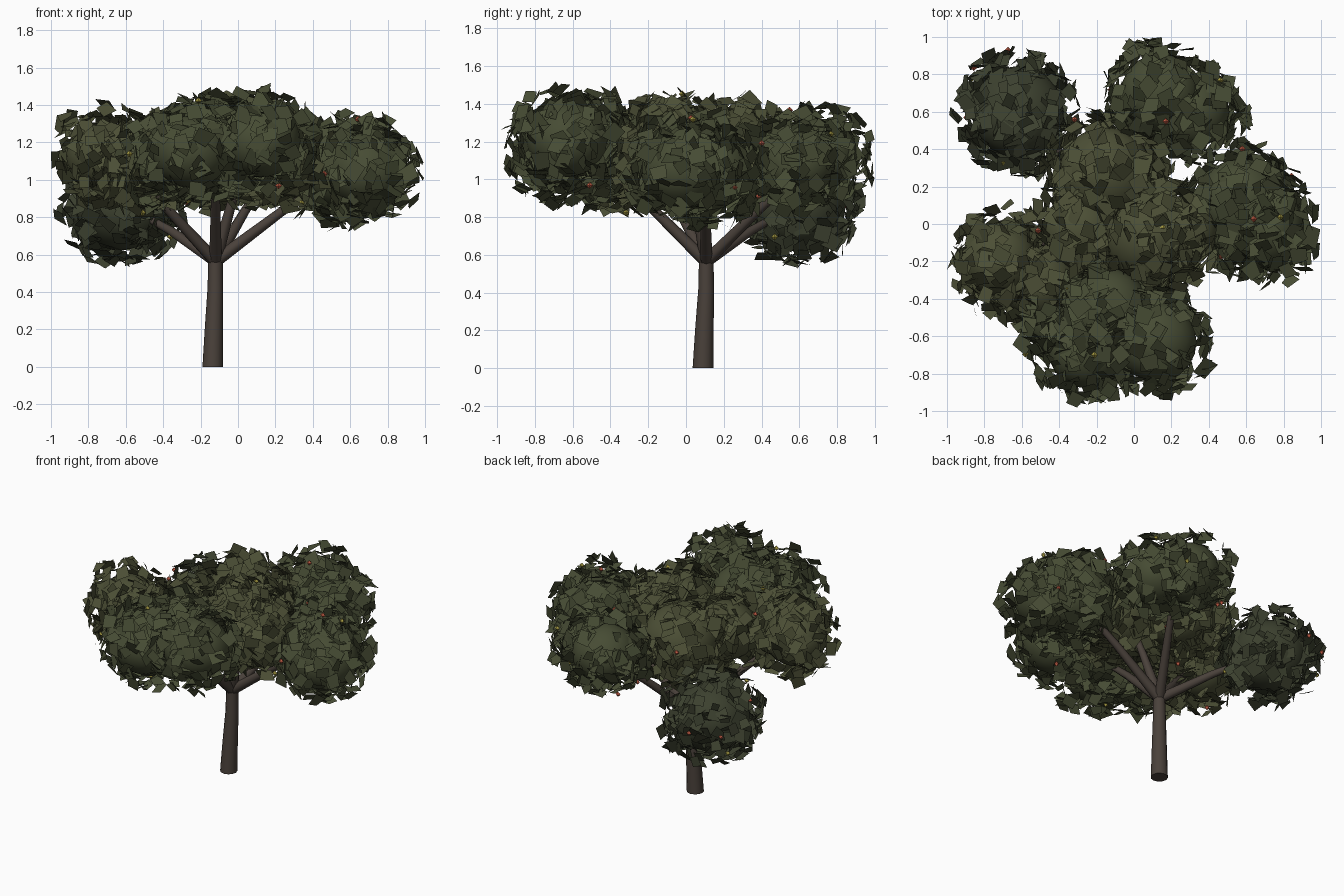
import bpy, bmesh, math, random
from mathutils import Vector, Matrix

if "Cube" in bpy.data.objects:
    bpy.data.objects.remove(bpy.data.objects["Cube"])

random.seed(7)


def material(name, rgb):
    m = bpy.data.materials.new(name)
    m.diffuse_color = (*rgb, 1)
    m.use_nodes = True
    m.node_tree.nodes["Principled BSDF"].inputs["Base Color"].default_value = m.diffuse_color
    return m


BARK = material("bark", (0.068, 0.053, 0.043))
RED = material("red_fruit", (0.55, 0.11, 0.06))
YELLOW = material("yellow_fruit", (0.42, 0.36, 0.06))
OLIVE = material("olive_leaf", (0.072, 0.078, 0.036))
GREEN = material("green_leaf", (0.062, 0.072, 0.034))
DARK = material("dark_leaf", (0.045, 0.052, 0.028))


def finish(bm, name, mats, smooth=False):
    me = bpy.data.meshes.new(name)
    bm.to_mesh(me)
    bm.free()
    for m in mats:
        me.materials.append(m)
    for p in me.polygons:
        p.use_smooth = smooth
    ob = bpy.data.objects.new(name, me)
    bpy.context.collection.objects.link(ob)
    return ob


def limb(name, points, sides):
    """Tapered tube through (x, y, z, radius) points, closed at both ends."""
    bm = bmesh.new()
    axis = Vector(points[-1][:3]) - Vector(points[0][:3])
    rot = Vector((0, 0, 1)).rotation_difference(axis)
    if points[0][2] == 0:
        rot.identity()
    rings = []
    for x, y, z, r in points:
        ring = []
        for i in range(sides):
            a = math.tau * i / sides
            ring.append(bm.verts.new(Vector((x, y, z)) + rot @ Vector((r * math.cos(a), r * math.sin(a), 0))))
        rings.append(ring)
    for a, b in zip(rings, rings[1:]):
        for i in range(sides):
            j = (i + 1) % sides
            bm.faces.new((a[i], a[j], b[j], b[i]))
    bm.faces.new(rings[0][::-1])
    bm.faces.new(rings[-1])
    ob = finish(bm, name, [BARK])
    bpy.context.view_layer.objects.active = ob
    ob.select_set(True)
    bpy.ops.object.shade_smooth_by_angle(angle=math.radians(50))
    ob.select_set(False)


# Foliage clusters: name, leaf colour, branch target, cores (x, y, z, radius)
CLUSTERS = [
    ("back_left", DARK, (-0.60, 0.58, 0.86), [(-0.62, 0.60, 0.85, 0.245)]),
    ("back", GREEN, (0.20, 0.66, 1.08), [(0.14, 0.70, 1.13, 0.21), (0.32, 0.60, 1.08, 0.19)]),
    ("right", GREEN, (0.58, 0.10, 1.06), [(0.57, 0.12, 1.05, 0.23), (0.69, -0.02, 1.05, 0.22)]),
    ("centre", OLIVE, (0.05, 0.00, 1.15), [(-0.15, 0.27, 1.14, 0.25), (0.08, -0.07, 1.16, 0.24),
                                           (-0.28, -0.04, 1.12, 0.21), (0.26, -0.04, 1.12, 0.19)]),
    ("left", OLIVE, (-0.66, -0.20, 1.12), [(-0.72, -0.19, 1.13, 0.20), (-0.51, -0.31, 1.09, 0.20)]),
    ("front", GREEN, (-0.12, -0.52, 1.15), [(-0.14, -0.46, 1.17, 0.225), (-0.25, -0.67, 1.15, 0.21),
                                            (0.12, -0.63, 1.21, 0.215), (-0.38, -0.52, 1.10, 0.18)]),
]
FLAT = 0.92
ALL_CORES = [c for cl in CLUSTERS for c in cl[3]]


def buried(p):
    for x, y, z, r in ALL_CORES:
        d = p - Vector((x, y, z))
        d.z /= FLAT
        if d.length < r * 0.95:
            return True
    return False


def random_direction():
    z = random.uniform(-1, 1)
    a = random.uniform(0, math.tau)
    s = math.sqrt(1 - z * z)
    return Vector((s * math.cos(a), s * math.sin(a), z))


def add_leaf(bm, p, normal):
    """One crooked four-sided leaf lying roughly along the crown surface."""
    n = (normal + random_direction() * 0.75).normalized()
    u = n.orthogonal().normalized()
    u.rotate(Matrix.Rotation(random.uniform(0, math.tau), 3, n))
    v = n.cross(u)
    h = random.uniform(0.031, 0.046)
    pts = [p + u * h * sx * random.uniform(0.7, 1.25) + v * h * sy * random.uniform(0.7, 1.25)
           + n * random.uniform(-0.01, 0.01)
           for sx, sy in ((-1, -1), (1, -1), (1, 1), (-1, 1))]
    if all(abs(q.x) <= 1 and abs(q.y) <= 1 for q in pts):
        bm.faces.new([bm.verts.new(q) for q in pts])


# Trunk
limb("trunk", [(-0.135, 0.09, 0, 0.055), (-0.129, 0.097, 0.2, 0.049),
               (-0.121, 0.107, 0.42, 0.042), (-0.12, 0.107, 0.59, 0.038)], 12)

FORK = Vector((-0.12, 0.107, 0.565))
for name, leaf, target, cores in CLUSTERS:
    # Branch from the fork into the cluster
    end = Vector(target)
    mid = FORK.lerp(end, 0.5) + Vector((0, 0, 0.015))
    limb(name + "_branch", [(*FORK, 0.034), (*mid, 0.025), (*end, 0.015)], 8)

    # Smooth rounded mass inside the cluster
    bm = bmesh.new()
    for x, y, z, r in cores:
        m = Matrix.Translation((x, y, z)) @ Matrix.Diagonal((1, 1, FLAT, 1))
        bmesh.ops.create_icosphere(bm, subdivisions=3, radius=r, matrix=m)
    finish(bm, name + "_foliage_core", [leaf], smooth=True)

    # Loose leaves scattered over the mass
    bm = bmesh.new()
    for x, y, z, r in cores:
        for _ in range(int(4600 * r * r)):
            d = random_direction()
            off = r + 0.105 * random.random()
            p = Vector((x, y, z)) + Vector((d.x, d.y, d.z * FLAT)) * off
            if not buried(p):
                add_leaf(bm, p, d)
    finish(bm, name + "_leaves", [leaf])

    # Small faceted fruit
    bm = bmesh.new()
    for k in range(7):
        x, y, z, r = cores[k % len(cores)]
        d = random_direction()
        p = Vector((x, y, z)) + Vector((d.x, d.y, d.z * FLAT)) * (r + 0.09)
        if buried(p) or max(abs(p.x), abs(p.y)) > 0.98:
            continue
        old = set(bm.faces)
        bmesh.ops.create_uvsphere(bm, u_segments=4, v_segments=2, radius=0.018, matrix=Matrix.Translation(p))
        for f in set(bm.faces) - old:
            f.material_index = k % 2
    finish(bm, name + "_fruit", [RED, YELLOW])
